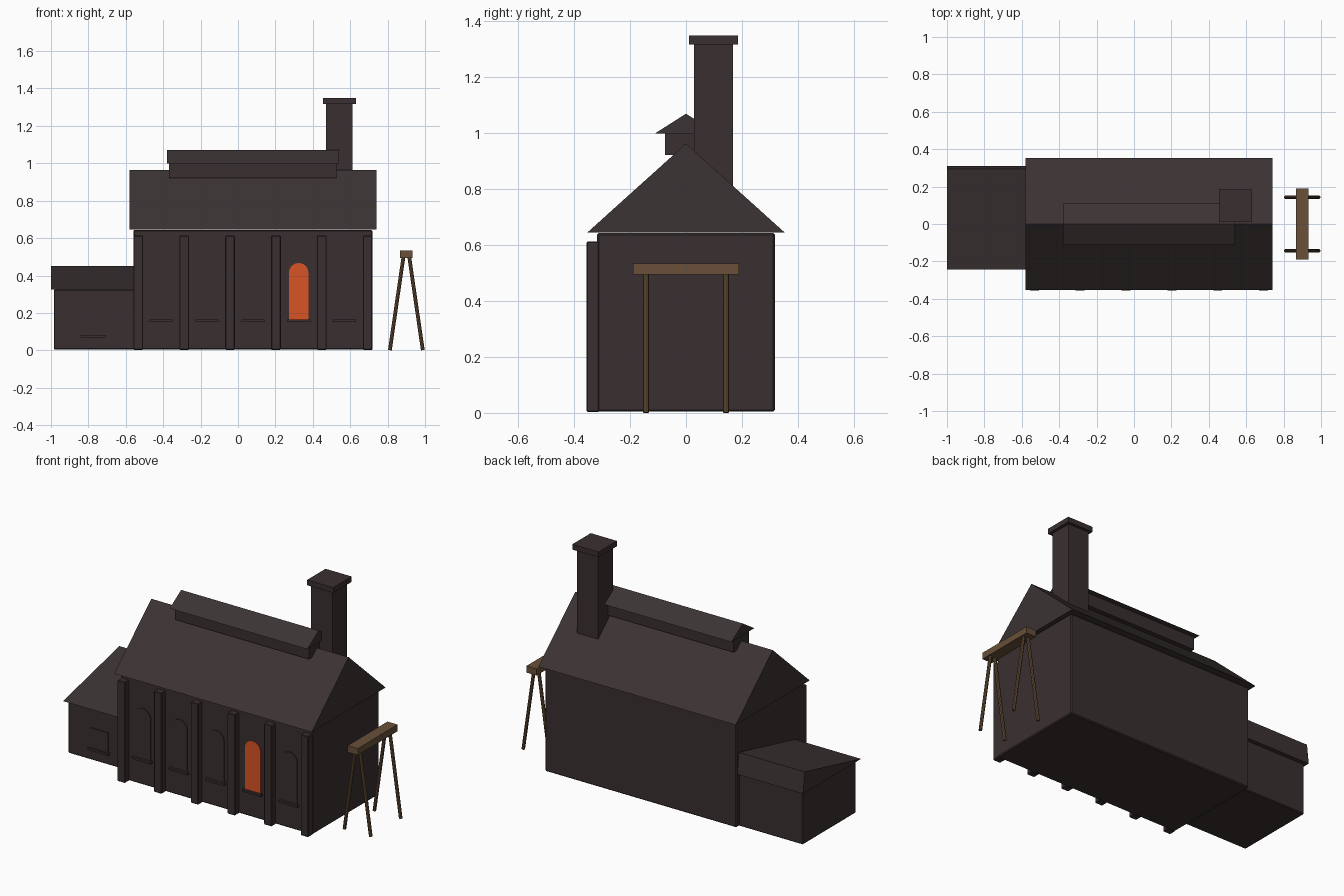
import bpy, bmesh, math
from mathutils import Vector

if "Cube" in bpy.data.objects:
    bpy.data.objects.remove(bpy.data.objects["Cube"])


def material(name, rgb):
    m = bpy.data.materials.new(name)
    lin = [((c / 255 + 0.055) / 1.055) ** 2.4 if c > 10 else c / 255 / 12.92 for c in rgb]
    m.diffuse_color = (*lin, 1)
    m.use_nodes = True
    m.node_tree.nodes["Principled BSDF"].inputs["Base Color"].default_value = m.diffuse_color
    return m


BRICK = material("dark_brick", (58, 47, 48))
ROOF = material("roof_slate", (60, 51, 51))
GLOW = material("glowing_orange", (217, 84, 37))
WOOD = material("wood", (104, 80, 56))


def finish(name, bm, mat, bevel=0):
    bmesh.ops.recalc_face_normals(bm, faces=bm.faces)
    me = bpy.data.meshes.new(name)
    bm.to_mesh(me)
    bm.free()
    me.materials.append(mat)
    ob = bpy.data.objects.new(name, me)
    bpy.context.collection.objects.link(ob)
    if bevel:
        mod = ob.modifiers.new("edge_bevel", 'BEVEL')
        mod.width = bevel
        mod.segments = 1
    return ob


def box(name, x, y, z, mat, bevel=0):
    bm = bmesh.new()
    bmesh.ops.create_cube(bm, size=1)
    for v in bm.verts:
        v.co = [(r[0] + r[1]) / 2 + c * (r[1] - r[0]) for c, r in zip(v.co, (x, y, z))]
    return finish(name, bm, mat, bevel)


def extrude(name, pts, offset, mat):
    """Solid made by pushing a flat outline along an offset."""
    bm = bmesh.new()
    face = bm.faces.new([bm.verts.new(p) for p in pts])
    new = bmesh.ops.extrude_face_region(bm, geom=[face])["geom"]
    verts = [g for g in new if isinstance(g, bmesh.types.BMVert)]
    bmesh.ops.translate(bm, verts=verts, vec=offset)
    if len(bm.faces) < len(pts) + 2:
        bm.faces.new([v for v in bm.verts if v not in verts])
    return finish(name, bm, mat)


def roof(name, x0, x1, yz):
    extrude(name, [(x0, y, z) for y, z in yz], (x1 - x0, 0, 0), ROOF)


# Main hall and roof
box("hall_walls", (-0.56, 0.72), (-0.318, 0.318), (0.005, 0.643), BRICK, 0.006)
roof("hall_roof", -0.58, 0.74, [(-0.353, 0.645), (0.353, 0.645), (0, 0.963)])

# Raised ridge vent
box("ridge_vent", (-0.37, 0.527), (-0.075, 0.075), (0.922, 1.0), BRICK)
roof("ridge_vent_roof", -0.38, 0.54, [(-0.11, 1.0), (0.11, 1.0), (0, 1.07)])

# Chimney
box("chimney_stack", (0.47, 0.612), (0.028, 0.168), (0.65, 1.32), BRICK)
box("chimney_cap", (0.455, 0.63), (0.01, 0.186), (1.318, 1.35), BRICK)

# Side annex with lopsided roof
box("annex_walls", (-0.985, -0.555), (-0.215, 0.29), (0.005, 0.325), BRICK, 0.005)
roof("annex_roof", -1.0, -0.555, [(-0.243, 0.325), (0.31, 0.325), (0.295, 0.452)])
box("annex_window", (-0.835, -0.715), (-0.221, -0.21), (0.08, 0.2), BRICK)
box("annex_sill", (-0.842, -0.705), (-0.233, -0.21), (0.068, 0.081), BRICK)

# Pilasters along the front
for i in range(6):
    x = -0.533 + i * 0.2452
    box(f"pilaster_{i + 1}", (x - 0.026, x + 0.026), (-0.356, -0.31), (0.003, 0.613), BRICK, 0.004)

# Arched windows with sills
for i in range(5):
    x, r, spring = -0.411 + i * 0.2452, 0.052, 0.415
    pts = [(x - r, -0.323, 0.16), (x + r, -0.323, 0.16)]
    pts += [(x + r * math.cos(a * math.pi / 12), -0.323, spring + r * math.sin(a * math.pi / 12))
            for a in range(13)]
    extrude(f"arched_window_{i + 1}", pts, (0, 0.009, 0), GLOW if i == 3 else BRICK)
    box(f"window_sill_{i + 1}", (x - 0.062, x + 0.062), (-0.337, -0.31), (0.152, 0.165), BRICK)

# Wooden trestle
box("trestle_beam", (0.866, 0.934), (-0.19, 0.19), (0.495, 0.535), WOOD)
for sx in (-1, 1):
    for sy in (-1, 1):
        top, foot = Vector((0.9 + sx * 0.014, sy * 0.143, 0.51)), Vector((0.9 + sx * 0.088, sy * 0.143, 0.001))
        bm = bmesh.new()
        bmesh.ops.create_cone(bm, cap_ends=True, segments=8, radius1=0.01, radius2=0.01,
                              depth=(top - foot).length)
        bm.transform((top - foot).to_track_quat('Z', 'Y').to_matrix().to_4x4())
        bmesh.ops.translate(bm, verts=bm.verts, vec=(top + foot) / 2)
        finish("trestle_leg", bm, WOOD)
